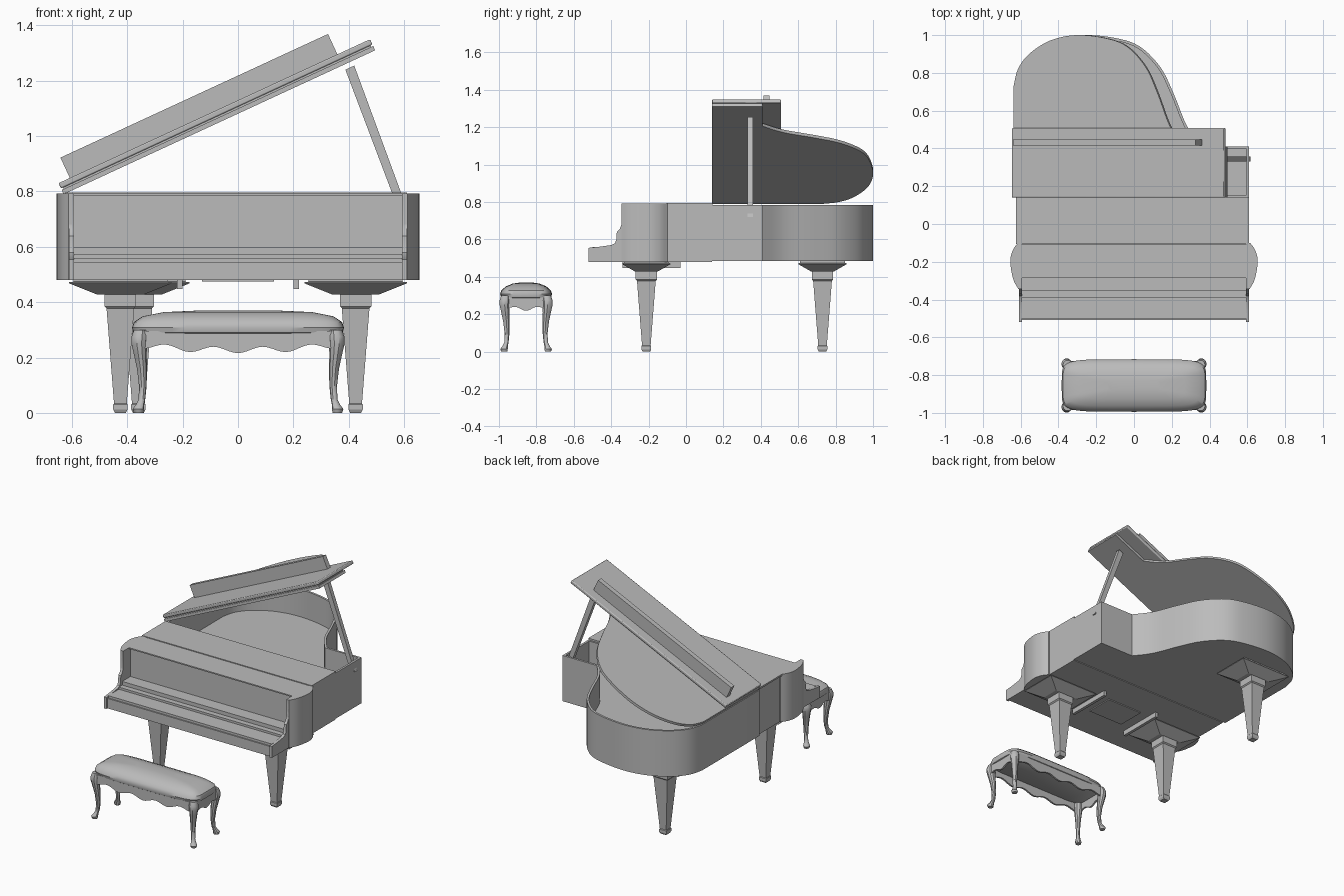
import bpy, bmesh, math
from mathutils import Matrix, Vector

cube = bpy.data.objects.get("Cube")
if cube:
    bpy.data.objects.remove(cube, do_unlink=True)

grey = bpy.data.materials.new("plain grey")
grey.use_nodes = True
grey.diffuse_color = (0.5, 0.5, 0.5, 1)
grey.node_tree.nodes["Principled BSDF"].inputs["Base Color"].default_value = (0.5, 0.5, 0.5, 1)

XZ = Matrix.Rotation(math.pi / 2, 4, "X")                                # profile x,z; depth -y
YZ = Matrix(((0, 0, 1, 0), (1, 0, 0, 0), (0, 1, 0, 0), (0, 0, 0, 1)))    # profile y,z; depth x


def finish(name, bm, matrix=Matrix(), smooth=True):
    bm.transform(matrix)
    bmesh.ops.recalc_face_normals(bm, faces=bm.faces[:])
    mesh = bpy.data.meshes.new(name)
    bm.to_mesh(mesh)
    bm.free()
    mesh.materials.append(grey)
    ob = bpy.data.objects.new(name, mesh)
    bpy.context.collection.objects.link(ob)
    if smooth:
        bpy.ops.object.select_all(action="DESELECT")
        ob.select_set(True)
        bpy.context.view_layer.objects.active = ob
        bpy.ops.object.shade_smooth_by_angle(angle=math.radians(35))
    return ob


def loft(name, rings, matrix=Matrix(), smooth=True):
    bm = bmesh.new()
    loops = [[bm.verts.new(p) for p in ring] for ring in rings]
    for a, b in zip(loops, loops[1:]):
        for i in range(len(a)):
            j = (i + 1) % len(a)
            bm.faces.new((a[i], a[j], b[j], b[i]))
    bm.faces.new(loops[0])
    bm.faces.new(loops[-1])
    return finish(name, bm, matrix, smooth)


def prism(name, pts, h0, h1, matrix=Matrix()):
    return loft(name, [[(a, b, h) for a, b in pts] for h in (h0, h1)], matrix)


def box(name, x0, x1, y0, y1, z0, z1, matrix=Matrix()):
    return prism(name, [(x0, y0), (x1, y0), (x1, y1), (x0, y1)], z0, z1, matrix)


def spline(pts, steps=5):
    """Smooth curve through the points, ends included."""
    p = [Vector(q) for q in [pts[0]] + pts + [pts[-1]]]
    out = []
    for a, b, c, d in zip(p, p[1:], p[2:], p[3:]):
        for k in range(steps):
            t = k / steps
            v = 0.5 * (2 * b + (c - a) * t + (2 * a - 5 * b + 4 * c - d) * t**2
                       + (3 * b - a - 3 * c + d) * t**3)
            out.append((v.x, v.y))
    return out + [pts[-1]]


# Plan outline of the rear case, bent side on +x
curve = spline([(0.36, 0.41), (0.28, 0.52), (0.21, 0.69), (0.14, 0.83), (0.03, 0.94),
                (-0.1, 0.985), (-0.27, 1.0), (-0.42, 0.97), (-0.54, 0.9), (-0.605, 0.82), (-0.63, 0.73)])
outline = [(-0.63, 0.14), (0.61, 0.14), (0.61, 0.41)] + curve

# Rear case: hollow rim with a sunken soundboard
bm = bmesh.new()
bottom = bm.faces.new([bm.verts.new((x, y, 0.485)) for x, y in outline])
grown = bmesh.ops.extrude_face_region(bm, geom=[bottom], use_keep_orig=True)["geom"]
bmesh.ops.translate(bm, vec=(0, 0, 0.3), verts=[g for g in grown if isinstance(g, bmesh.types.BMVert)])
top = [g for g in grown if isinstance(g, bmesh.types.BMFace)][0]
bmesh.ops.recalc_face_normals(bm, faces=bm.faces[:])
bmesh.ops.inset_region(bm, faces=[top], thickness=0.014, use_even_offset=True)
sunk = bmesh.ops.extrude_face_region(bm, geom=[top])["geom"]
bmesh.ops.translate(bm, vec=(0, 0, -0.18), verts=[g for g in sunk if isinstance(g, bmesh.types.BMVert)])
if top.is_valid:
    bmesh.ops.delete(bm, geom=[top], context="FACES_ONLY")
finish("rear_case", bm)

# Front case and its fixed top
box("front_case", -0.61, 0.61, -0.27, 0.14, 0.48, 0.785)
box("front_top", -0.625, 0.61, -0.105, 0.142, 0.785, 0.796)
box("front_top_leaf", -0.595, 0.595, -0.285, -0.109, 0.785, 0.793)

# Bulging cheeks and the scrolled key arms
arm = [(-0.1, 0.48), (-0.1, 0.793), (-0.345, 0.793), (-0.345, 0.68), (-0.355, 0.655), (-0.37, 0.64),
       (-0.372, 0.6), (-0.38, 0.58), (-0.4, 0.57), (-0.46, 0.561), (-0.52, 0.555), (-0.52, 0.48)]
for side, s in (("left", 1), ("right", -1)):
    bulge = [(s * 0.6, -0.345)] + [(s * x, y) for x, y in spline(
        [(0.612, -0.345), (0.64, -0.29), (0.655, -0.2), (0.642, -0.14), (0.615, -0.1)])] + [(s * 0.6, -0.1)]
    prism(side + "_cheek", bulge, 0.48, 0.793)
    prism(side + "_key_arm", arm, s * 0.592, s * 0.61, YZ)

# Stepped keyboard cover
for name, y0, z0, z1 in (("key_bed", -0.508, 0.48, 0.545), ("key_slip", -0.5, 0.545, 0.56),
                         ("key_cover", -0.39, 0.56, 0.574), ("fallboard_rail", -0.355, 0.574, 0.598)):
    box(name, -0.595, 0.595, y0, -0.26, z0, z1)

# Raised lid, hinged along the right side
lid = Matrix.Translation((-0.63, 0, 0.79)) @ Matrix.Rotation(math.radians(-24.8), 4, "Y")
prism("lid", [(x + 0.63, y) for x, y in outline], 0, 0.017, lid)
box("lid_hinge_layer", 0.008, 1.232, 0.146, 0.405, 0.017, 0.023, lid)
flap = box("folded_lid_flap", 0, 1.24, 0.14, 0.508, 0.023, 0.044, lid)
bevel = flap.modifiers.new("Bevel", "BEVEL")
bevel.width, bevel.segments = 0.005, 2
box("standing_rail", 0.045, 1.11, 0.415, 0.447, 0.044, 0.125, lid)

# Prop stick
prism("prop_stick", [(0.585, 0.72), (0.617, 0.72), (0.42, 1.255), (0.388, 1.24)], -0.357, -0.33, XZ)


# Tapered legs with flared mounting plates
def square(cx, cy, hx, hy, z):
    return [(cx - hx, cy - hy, z), (cx + hx, cy - hy, z), (cx + hx, cy + hy, z), (cx - hx, cy + hy, z)]


for name, x, y in (("front_left", 0.425, -0.212), ("front_right", -0.425, -0.212), ("back", -0.36, 0.73)):
    sections = [(0.02, 0), (0.026, 0.012), (0.026, 0.03), (0.023, 0.034), (0.05, 0.378),
                (0.057, 0.385), (0.057, 0.43)]
    loft(name + "_leg", [square(x, y, w, w, z) for w, z in sections], smooth=False)
    loft(name + "_leg_plate", [square(x, y, 0.085, 0.06, 0.428), square(x, y, 0.185, 0.13, 0.468),
                               square(x, y, 0.185, 0.13, 0.472), square(x, y, 0.17, 0.12, 0.474),
                               square(x, y, 0.17, 0.12, 0.49)], smooth=False)

# Runners and panel under the key bed
for side, s in (("left", 1), ("right", -1)):
    box(side + "_runner", s * 0.21 - 0.01, s * 0.21 + 0.01, -0.34, -0.03, 0.447, 0.481)
box("underside_panel", -0.13, 0.13, -0.28, -0.09, 0.474, 0.481)

# Bench cushion
BY = -0.855


def rounded(hx, hy, z, n=48, e=0.35):
    ring = []
    for i in range(n):
        c, s = math.cos(2 * math.pi * i / n), math.sin(2 * math.pi * i / n)
        ring.append((hx * math.copysign(abs(c) ** e, c), BY + hy * math.copysign(abs(s) ** e, s), z))
    return ring


loft("bench_cushion", [rounded(*r) for r in (
    (0.365, 0.122, 0.282), (0.378, 0.134, 0.29), (0.383, 0.139, 0.308), (0.376, 0.132, 0.328),
    (0.345, 0.108, 0.349), (0.27, 0.072, 0.364), (0.14, 0.03, 0.37))])


# Wavy bench aprons
def apron(name, half, waves, dip, matrix, h):
    n = 40
    pts = [(-half, 0.295), (half, 0.295)]
    for i in range(n + 1):
        t = 1 - 2 * i / n
        z = 0.243 + dip * math.cos(waves * math.pi * t) - 0.016 * (1 - t * t)
        pts.append((half * t, z))
    prism(name, pts, h - 0.006, h + 0.006, matrix)


for end, s in (("front", -1), ("back", 1)):
    apron("bench_" + end + "_apron", 0.35, 4, -0.011, XZ, -(BY + s * 0.124))
for end, s in (("left", 1), ("right", -1)):
    apron("bench_" + end + "_apron", 0.11, 2, -0.008, Matrix.Translation((0, BY, 0)) @ YZ, s * 0.366)

# Curved bench legs
for sx in (-1, 1):
    for sy in (-1, 1):
        rings = []
        for off, z, r in ((0.003, 0, 0.017), (0.004, 0.014, 0.021), (-0.002, 0.03, 0.015),
                          (-0.009, 0.05, 0.012), (-0.012, 0.1, 0.014), (-0.009, 0.16, 0.018),
                          (-0.003, 0.21, 0.023), (0.001, 0.25, 0.028), (0, 0.275, 0.029), (-0.004, 0.3, 0.024)):
            cx, cy = sx * (0.356 + off), BY + sy * (0.114 + off)
            rings.append([(cx + r * math.cos(k * math.pi / 5), cy + r * math.sin(k * math.pi / 5), z)
                          for k in range(10)])
        loft("bench_%s_%s_leg" % ("back" if sy > 0 else "front", "left" if sx > 0 else "right"), rings)
